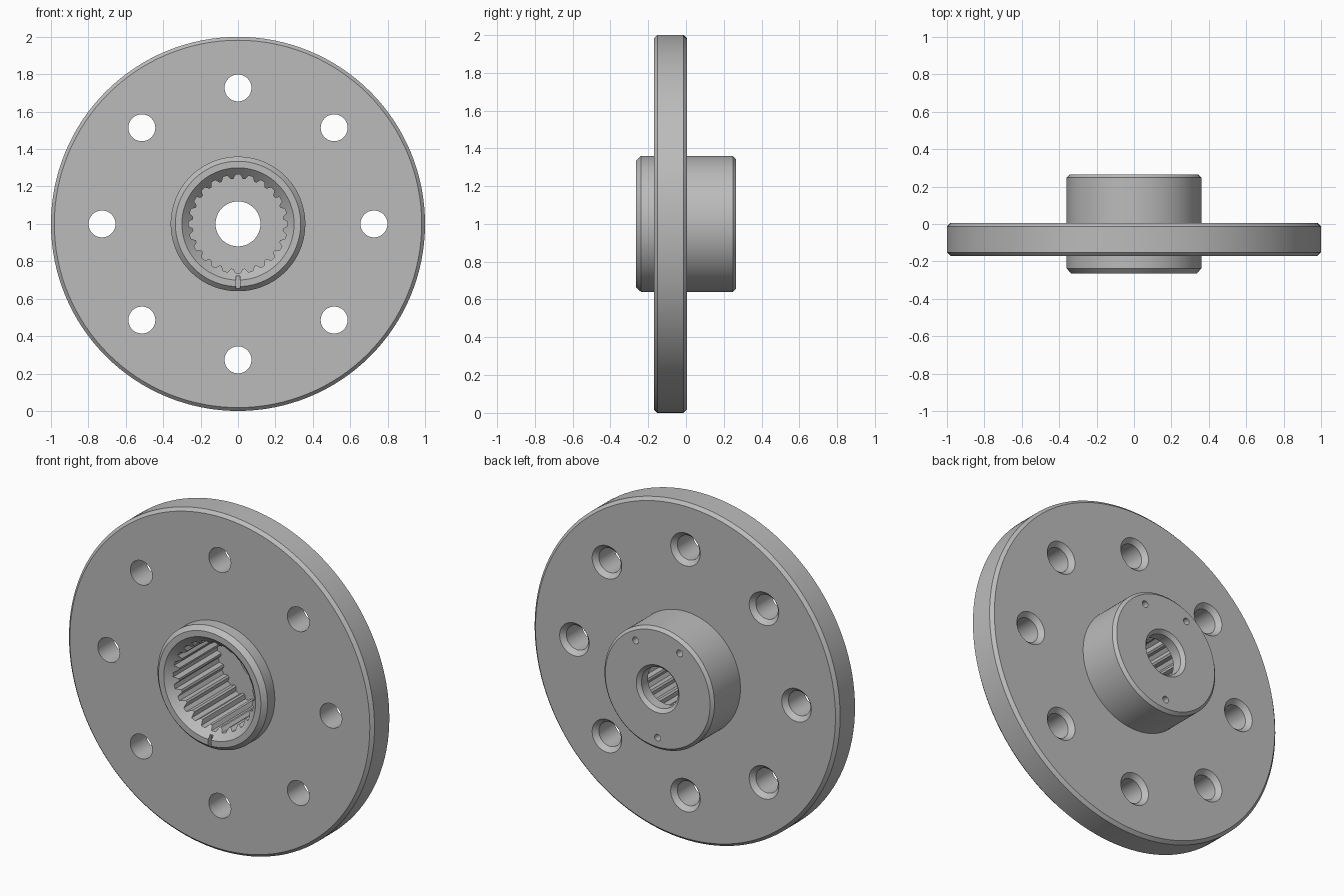
import bpy
import bmesh
from math import cos, sin, pi, radians
from mathutils import Vector

cube = bpy.data.objects.get("Cube")
if cube:
    bpy.data.objects.remove(cube, do_unlink=True)

steel = bpy.data.materials.new("plain grey")
steel.use_nodes = True
steel.diffuse_color = (0.5, 0.5, 0.5, 1)
steel.node_tree.nodes["Principled BSDF"].inputs["Base Color"].default_value = (0.5, 0.5, 0.5, 1)

CENTRE_Z = 1.0


def polar(r, degrees):
    return r * cos(radians(degrees)), CENTRE_Z + r * sin(radians(degrees))


def loft(bm, rings, capped):
    """Bridge successive rings of points; cap the ends or close into a loop."""
    loops = [[bm.verts.new(p) for p in ring] for ring in rings]
    n = len(loops[0])
    pairs = list(zip(loops, loops[1:]))
    if capped:
        bm.faces.new(loops[0])
        bm.faces.new(loops[-1])
    else:
        pairs.append((loops[-1], loops[0]))
    for a, b in pairs:
        for i in range(n):
            j = (i + 1) % n
            bm.faces.new((a[i], a[j], b[j], b[i]))


def turn(bm, profile, segments, x=0.0, z=CENTRE_Z, capped=True):
    """Turn a (radius, y) profile about an axis parallel to y."""
    angles = [2 * pi * i / segments for i in range(segments)]
    loft(bm, [[(x + r * cos(a), y, z + r * sin(a)) for a in angles]
              for r, y in profile], capped)


def finish(bm, name):
    bmesh.ops.recalc_face_normals(bm, faces=bm.faces)
    mesh = bpy.data.meshes.new(name)
    bm.to_mesh(mesh)
    bm.free()
    obj = bpy.data.objects.new(name, mesh)
    bpy.context.collection.objects.link(obj)
    mesh.materials.append(steel)
    return obj


# Flange and hub turned as one solid, with chamfered rims and stepped bore
bm = bmesh.new()
turn(bm, [
    (0.30, -0.265), (0.335, -0.265), (0.36, -0.238),
    (0.36, -0.17), (0.982, -0.17), (1.0, -0.152),
    (1.0, -0.013), (0.982, 0.005), (0.36, 0.005),
    (0.36, 0.248), (0.343, 0.265), (0.14, 0.265),
    (0.12, 0.245), (0.12, 0.185), (0.235, 0.185), (0.235, -0.20),
], 128, capped=False)
body = finish(bm, "flanged_hub")

bm = bmesh.new()
# Bolt holes, countersunk at the back
for k in range(8):
    x, z = polar(0.727, k * 45)
    turn(bm, [(0.072, -0.3), (0.072, -0.022), (0.097, 0.005), (0.097, 0.1)], 40, x, z)

# Small blind holes in the back of the hub
for angle in (60, 120, 270):
    x, z = polar(0.288, angle)
    turn(bm, [(0.02, 0.15), (0.02, 0.3)], 20, x, z)

# Internal spline with wide roots and narrow tips
TEETH = 24
outline = []
for k in range(TEETH):
    for offset, r in ((-0.18, 0.264), (0.18, 0.264), (0.40, 0.242), (0.60, 0.242)):
        outline.append(polar(r, 90 + (k + offset) * 360 / TEETH))
loft(bm, [[(x, y, z) for x, z in outline] for y in (-0.3, 0.185)], True)

# Index notch in the front lip
box = bmesh.ops.create_cube(bm, size=1)["verts"]
bmesh.ops.scale(bm, vec=(0.02, 0.065, 0.065), verts=box)
bmesh.ops.translate(bm, vec=Vector((0, -0.265, CENTRE_Z - 0.312)), verts=box)
cutter = finish(bm, "hole_cutter")
cutter.hide_render = True

# Cut all openings, then remove the cutter
cut = body.modifiers.new("openings", "BOOLEAN")
cut.operation = "DIFFERENCE"
cut.solver = "EXACT"
cut.object = cutter
bpy.ops.object.select_all(action="DESELECT")
body.select_set(True)
bpy.context.view_layer.objects.active = body
bpy.ops.object.modifier_apply(modifier=cut.name)
bpy.data.objects.remove(cutter, do_unlink=True)
bpy.ops.object.shade_smooth_by_angle(angle=radians(22))
